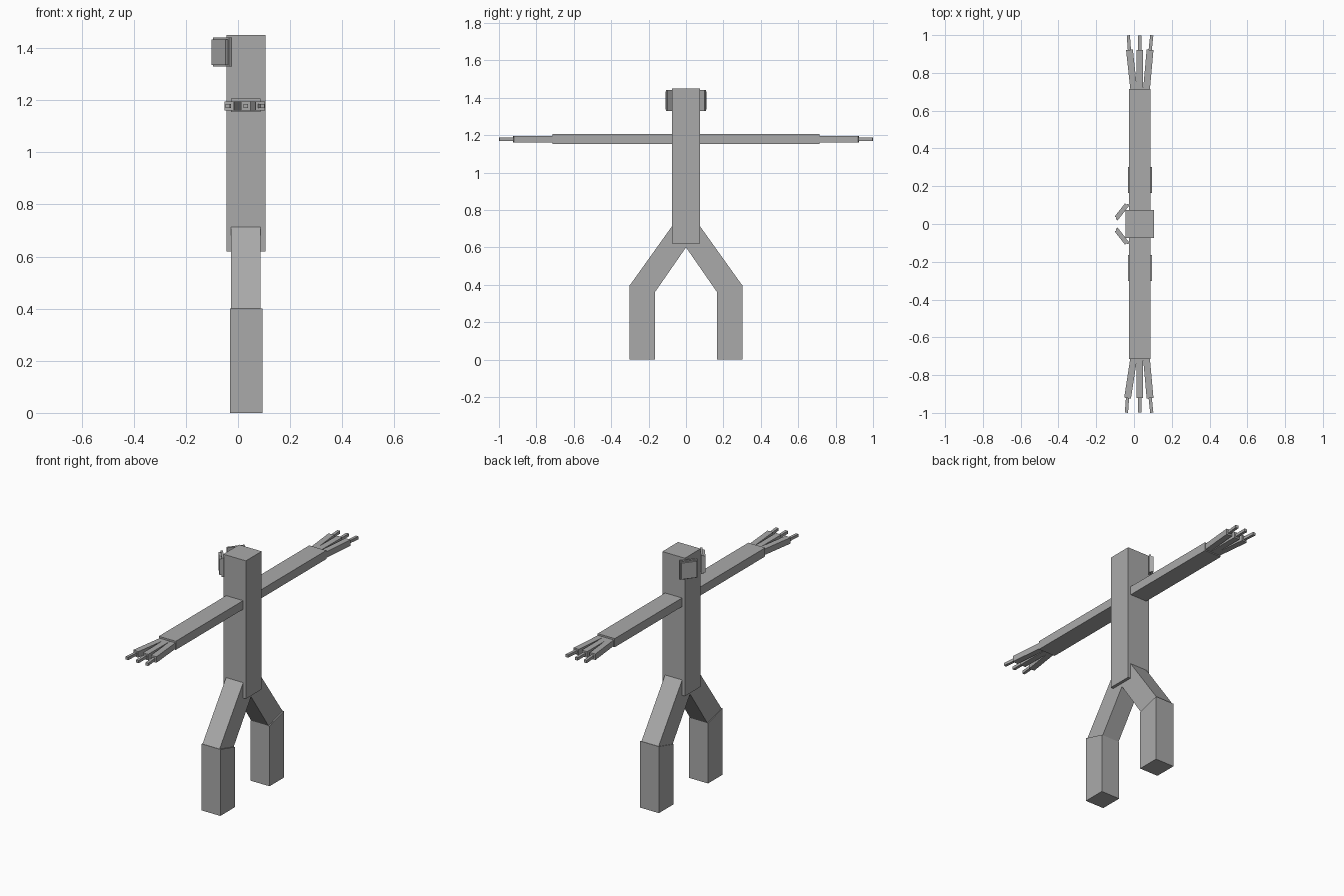
import bpy, bmesh, math
from mathutils import Matrix, Vector

if "Cube" in bpy.data.objects:
    bpy.data.objects.remove(bpy.data.objects["Cube"])

grey = bpy.data.materials.new("plain_grey")
grey.diffuse_color = (0.4, 0.4, 0.4, 1)
grey.use_nodes = True
grey.node_tree.nodes["Principled BSDF"].inputs["Base Color"].default_value = grey.diffuse_color


def finish(name, bm):
    bmesh.ops.recalc_face_normals(bm, faces=bm.faces)
    me = bpy.data.meshes.new(name)
    bm.to_mesh(me)
    bm.free()
    me.materials.append(grey)
    ob = bpy.data.objects.new(name, me)
    bpy.context.collection.objects.link(ob)
    return ob


def box(name, center, size, angle=0.0):
    """Box turned about the vertical axis through its centre."""
    bm = bmesh.new()
    bmesh.ops.create_cube(bm, size=1, matrix=Matrix.Translation(center)
                          @ Matrix.Rotation(angle, 4, 'Z')
                          @ Matrix.Diagonal((*size, 1)))
    return finish(name, bm)


def prism(name, profile, x0, x1):
    """Side profile (y, z) extruded along x."""
    bm = bmesh.new()
    face = bm.faces.new([bm.verts.new((x0, y, z)) for y, z in profile])
    ext = bmesh.ops.extrude_face_region(bm, geom=[face])
    moved = [v for v in ext["geom"] if isinstance(v, bmesh.types.BMVert)]
    bmesh.ops.translate(bm, vec=(x1 - x0, 0, 0), verts=moved)
    return finish(name, bm)


def bar(name, a, b, width, height):
    """Flat bar from a to b, both at the same height."""
    a, b = Vector(a), Vector(b)
    d = b - a
    return box(name, (a + b) / 2, (width, d.length, height),
               math.atan2(-d.x, d.y))


# Body column
box("body", (0.03, 0, 1.035), (0.15, 0.15, 0.83))

for s, side in ((-1, "front"), (1, "back")):
    # Arm
    box(side + "_arm", (0.03, s * 0.387, 1.18), (0.113, 0.656, 0.052))

    # Three spread fingers, each with a thinner tip
    shift = -0.01 if s < 0 else 0.0
    for i, (x0, x1, x2) in enumerate(((0.0, -0.024 + shift, -0.03 + shift),
                                      (0.03, 0.03, 0.03),
                                      (0.065, 0.085, 0.094))):
        bar(f"{side}_finger_{i + 1}", (x0, s * 0.70, 1.178),
            (x1, s * 0.922, 1.178), 0.036, 0.036)
        bar(f"{side}_fingertip_{i + 1}", (x1, s * 0.915, 1.178),
            (x2, s * 0.999, 1.178), 0.017, 0.017)

    # Slanted thigh and upright shin
    prism(side + "_thigh", [(0, 0.60), (s * 0.165, 0.362), (s * 0.30, 0.398),
                            (s * 0.07, 0.72), (0, 0.72)], -0.027, 0.087)
    prism(side + "_shin", [(s * 0.165, 0), (s * 0.302, 0),
                           (s * 0.302, 0.40), (s * 0.165, 0.362)],
          -0.031, 0.094)

    # Angled eye plate with a raised panel on its outer face
    turn = s * math.radians(-38)
    outward = Vector((-0.78, s * 0.62, 0))
    mid = Vector((-0.065, s * 0.067, 1.385))
    box(side + "_eye_plate", mid - outward * 0.006,
        (0.013, 0.102, 0.112), turn)
    box(side + "_eye_panel", mid + outward * 0.006,
        (0.013, 0.088, 0.098), turn)
